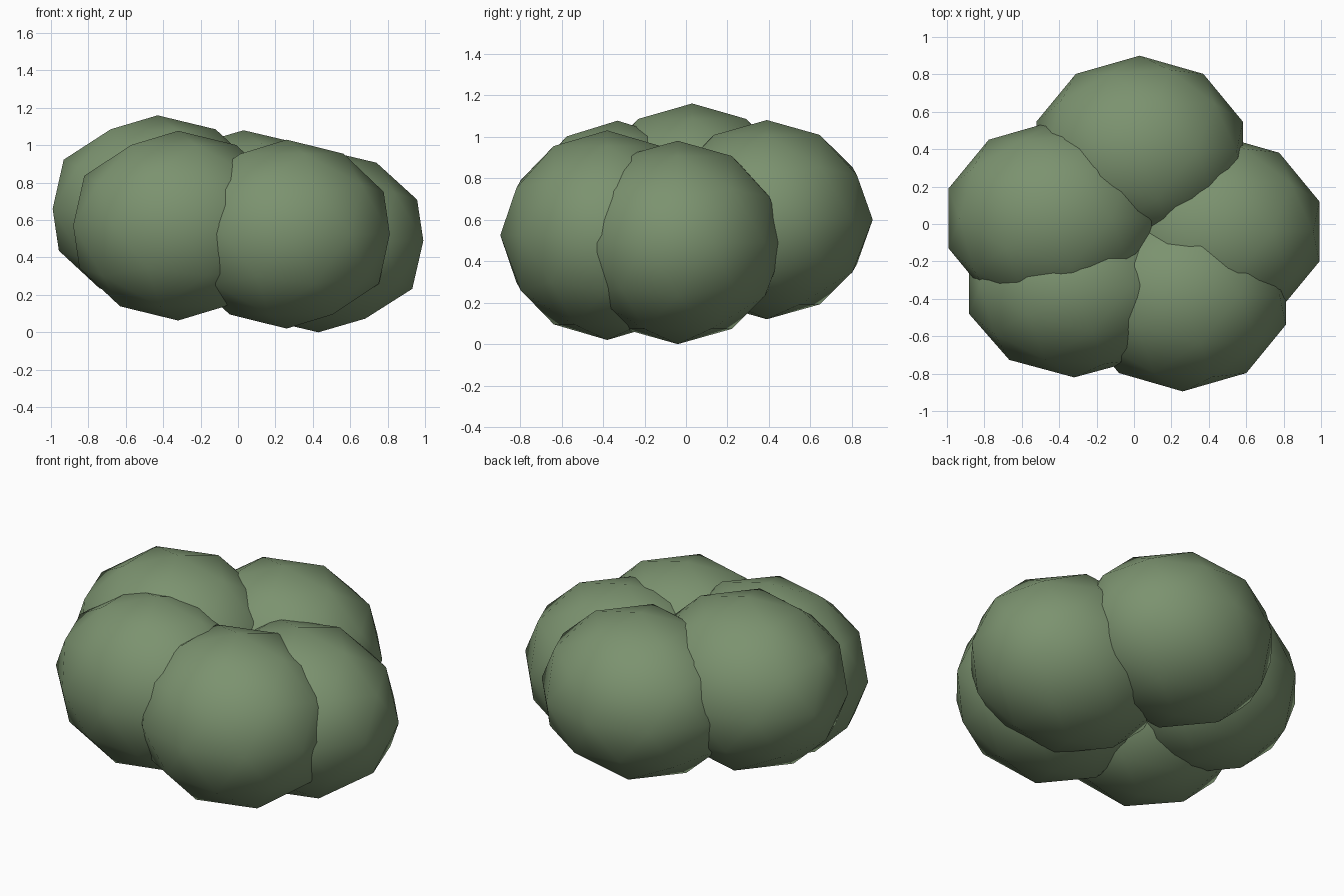
import bpy

cube = bpy.data.objects.get("Cube")
if cube:
    bpy.data.objects.remove(cube, do_unlink=True)

# Leaf colour
leaf = bpy.data.materials.new("leaf_green")
leaf.use_nodes = True
colour = (0.2, 0.29, 0.16, 1)
leaf.diffuse_color = colour
bsdf = leaf.node_tree.nodes["Principled BSDF"]
bsdf.inputs["Base Color"].default_value = colour
bsdf.inputs["Roughness"].default_value = 0.9


def clump(name, centre, radii):
    """Low-poly rounded foliage clump with smooth shading."""
    bpy.ops.mesh.primitive_ico_sphere_add(subdivisions=2, radius=1, location=centre)
    obj = bpy.context.object
    obj.name = name
    obj.scale = radii
    bpy.ops.object.transform_apply(location=False, rotation=False, scale=True)
    obj.data.materials.append(leaf)
    bpy.ops.object.shade_smooth()


# Ring of overlapping foliage clumps
clump("back_clump", (0.03, 0.39, 0.60), (0.58, 0.51, 0.48))
clump("right_clump", (-0.43, 0.03, 0.66), (0.59, 0.52, 0.50))
clump("front_right_clump", (-0.32, -0.33, 0.57), (0.59, 0.49, 0.507))
clump("front_left_clump", (0.26, -0.38, 0.525), (0.58, 0.515, 0.505))
clump("left_clump", (0.43, -0.04, 0.49), (0.59, 0.52, 0.49))
